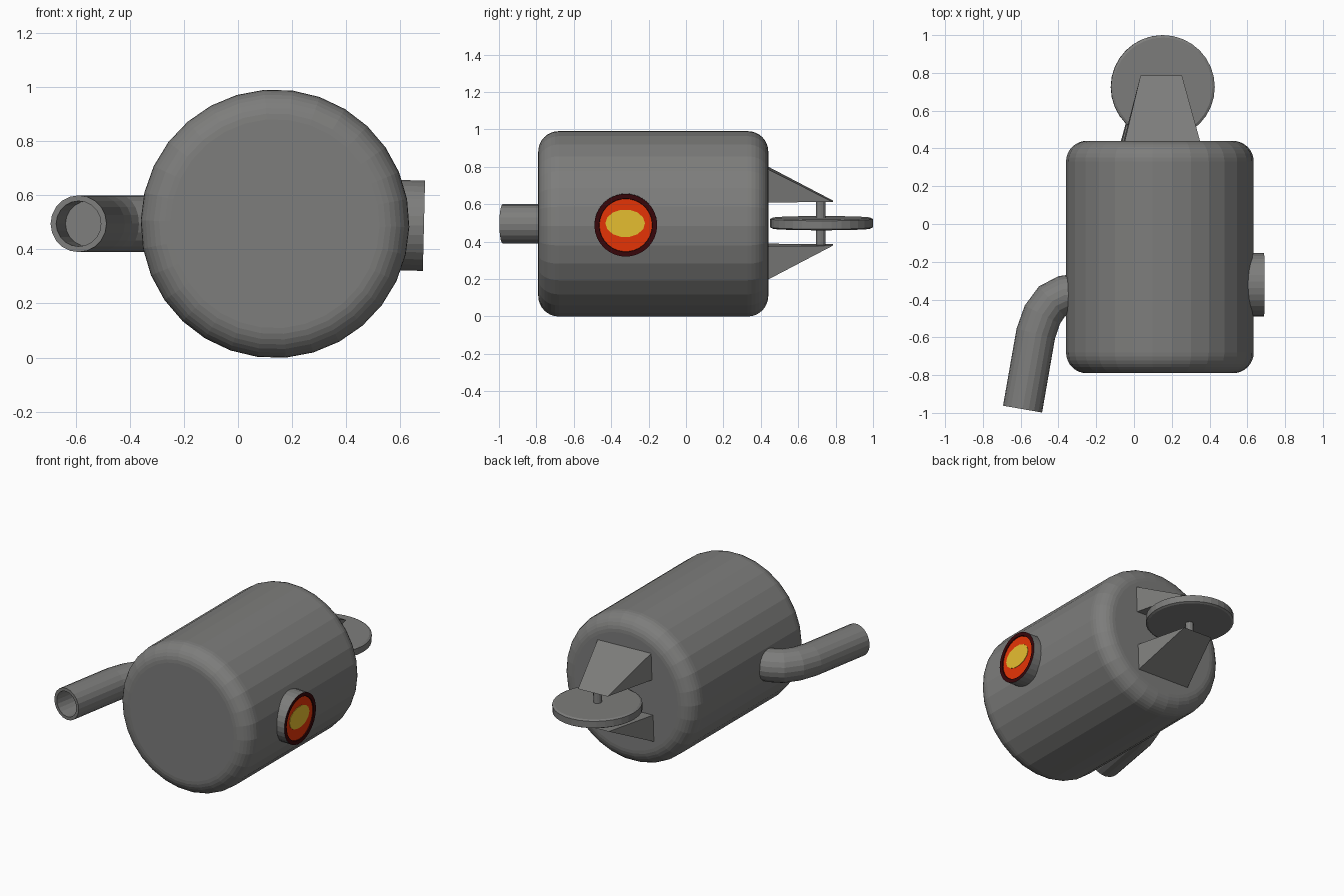
import bpy, bmesh, math
from mathutils import Vector, Matrix

if "Cube" in bpy.data.objects:
    bpy.data.objects.remove(bpy.data.objects["Cube"])


def material(name, rgb):
    m = bpy.data.materials.new(name)
    m.diffuse_color = (*rgb, 1)
    m.use_nodes = True
    m.node_tree.nodes["Principled BSDF"].inputs["Base Color"].default_value = m.diffuse_color
    return m


GREY = material("grey metal", (0.205, 0.205, 0.2))
DARK_RED = material("dark red", (0.04, 0.002, 0.003))
ORANGE = material("orange red", (0.8, 0.035, 0.002))
YELLOW = material("yellow", (0.8, 0.52, 0.03))

CX, CZ = 0.137, 0.495


def finish(name, bm, mats, lean):
    """Lean the part slightly about the tank axis, then make the object."""
    bm.transform(Matrix.Translation((CX, 0, CZ))
                 @ Matrix.Rotation(math.radians(lean), 4, 'Y')
                 @ Matrix.Translation((-CX, 0, -CZ)))
    bmesh.ops.recalc_face_normals(bm, faces=bm.faces)
    me = bpy.data.meshes.new(name)
    bm.to_mesh(me)
    bm.free()
    for m in mats:
        me.materials.append(m)
    ob = bpy.data.objects.new(name, me)
    bpy.context.collection.objects.link(ob)
    return ob


def loft(name, rings, sides, mats=(GREY,), seg_mats=None, lean=1.4):
    """Skin circles (centre, axis, radius u, radius v) and cap both ends."""
    bm = bmesh.new()
    loops = []
    for c, t, ru, rv in rings:
        t = Vector(t).normalized()
        up = Vector((1, 0, 0)) if abs(t.z) > 0.9 else Vector((0, 0, 1))
        u = t.cross(up).normalized()
        v = u.cross(t)
        loops.append([bm.verts.new(Vector(c) + u * ru * math.cos(a) + v * rv * math.sin(a))
                      for a in (2 * math.pi * i / sides for i in range(sides))])
    bm.faces.new(loops[0])
    for k, (a, b) in enumerate(zip(loops, loops[1:])):
        for i in range(sides):
            j = (i + 1) % sides
            f = bm.faces.new((a[i], a[j], b[j], b[i]))
            f.material_index = seg_mats[k] if seg_mats else 0
    bm.faces.new(loops[-1]).material_index = seg_mats[-1] if seg_mats else 0
    return finish(name, bm, mats, lean)


# tank: cylinder along y with rounded rims
R, B, Y0, Y1, N = 0.497, 0.11, -0.79, 0.44, 8
steps = [math.pi / 2 * i / N for i in range(N + 1)]
prof = [(Y0 + B - B * math.cos(a), R - B + B * math.sin(a)) for a in steps]
prof += [(Y1 - B + B * math.sin(a), R - B + B * math.cos(a)) for a in reversed(steps)]
prof[N + 1:] = sorted(prof[N + 1:])
loft("tank", [((CX, y, CZ), (0, 1, 0), r, r) for y, r in prof], 30)

# bent pipe with an open mouth
path = [Vector((x, y, CZ)) for x, y in
        ((-0.25, -0.36), (-0.37, -0.377), (-0.435, -0.41), (-0.485, -0.48),
         (-0.52, -0.58), (-0.59, -0.98))]
rings = []
for i, p in enumerate(path):
    before = (p - path[i - 1]).normalized() if i else Vector()
    after = (path[i + 1] - p).normalized() if i < len(path) - 1 else Vector()
    rings.append((p, before + after, 0.105, 0.105))
end = (path[-1] - path[-2]).normalized()
for depth in (0, 0.2):
    rings.append((path[-1] - end * depth, end, 0.084, 0.084))
loft("bent_pipe", rings, 20, lean=0)

# side port with coloured, slightly recessed lens
PY, PZ, X = -0.322, 0.501, (1, 0, 0)
loft("side_port", [((x, PY, PZ), X, r, r) for x, r in
                   ((0.5, 0.168), (0.688, 0.168), (0.688, 0.143), (0.682, 0.141))],
     30, (GREY, DARK_RED, ORANGE), (0, 1, 1, 2))
loft("glowing_core", [((x, PY - 0.003, PZ + 0.01), X, 0.106, 0.074) for x in (0.681, 0.685)],
     14, (YELLOW,))

# rear wheel and axle
WX, WY, WZ, Z, TILT = 0.152, 0.725, 0.499, (0, 0, 1), 2.0
loft("wheel", [((WX, WY, WZ + z), Z, r, r) for z, r in
               ((-0.029, 0.262), (-0.022, 0.275), (0.022, 0.275), (0.029, 0.262))], 32, lean=TILT)
loft("axle", [((WX, 0.72, z), Z, 0.026, 0.026) for z in (0.378, 0.62)], 12, lean=TILT)

# wedge brackets above and below the wheel
for name, s in (("upper_bracket", 1), ("lower_bracket", -1)):
    bm = bmesh.new()
    zi, zo = WZ + s * 0.117, WZ + s * 0.31
    rows = [((0.14 + sx * hw, y, z)) for hw, y, z in
            ((0.207, 0.41, zi), (0.207, 0.41, zo), (0.11, 0.785, zi)) for sx in (-1, 1)]
    v = [bm.verts.new(p) for p in rows]
    for f in ((0, 1, 3, 2), (2, 3, 5, 4), (0, 4, 5, 1), (0, 2, 4), (1, 5, 3)):
        bm.faces.new([v[i] for i in f])
    finish(name, bm, (GREY,), TILT)
